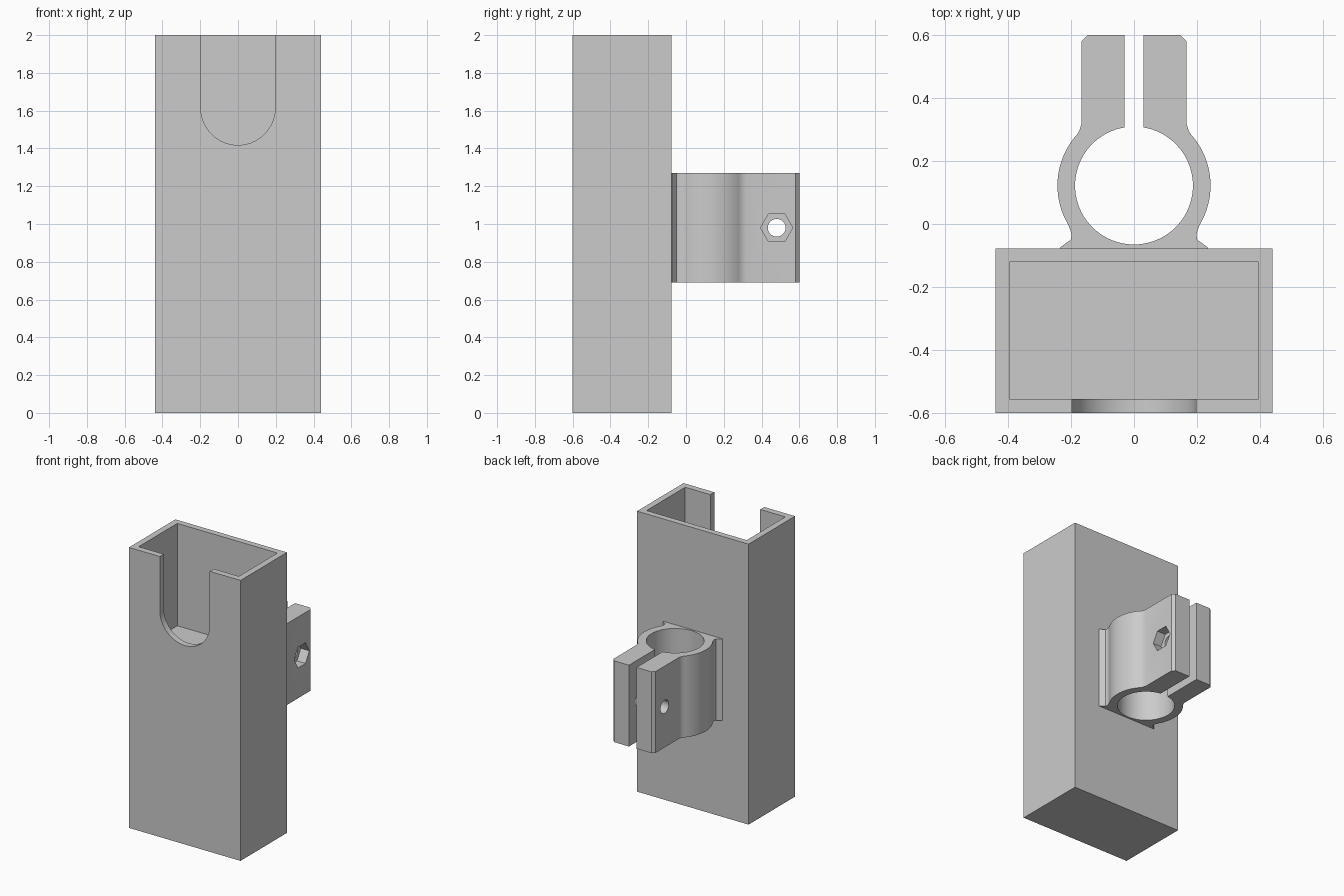
import bpy, bmesh, math
from mathutils import Vector

default = bpy.data.objects.get("Cube")
if default:
    bpy.data.objects.remove(default, do_unlink=True)

grey = bpy.data.materials.new("plain grey")
grey.use_nodes = True
grey.diffuse_color = (0.6, 0.6, 0.6, 1)
grey.node_tree.nodes["Principled BSDF"].inputs["Base Color"].default_value = (0.6, 0.6, 0.6, 1)


def prism(name, profile, axis, start, end):
    """Extrude a 2D profile along an axis; the profile uses the other two axes in order."""
    def place(p, d):
        c = list(p)
        c.insert(axis, d)
        return Vector(c)
    bm = bmesh.new()
    base = bm.faces.new([bm.verts.new(place(p, start)) for p in profile])
    grown = bmesh.ops.extrude_face_region(bm, geom=[base])
    top = [v for v in grown["geom"] if isinstance(v, bmesh.types.BMVert)]
    shift = place((0, 0), end - start)
    bmesh.ops.translate(bm, verts=top, vec=shift)
    bmesh.ops.recalc_face_normals(bm, faces=bm.faces)
    mesh = bpy.data.meshes.new(name)
    bm.to_mesh(mesh)
    bm.free()
    mesh.materials.append(grey)
    obj = bpy.data.objects.new(name, mesh)
    bpy.context.collection.objects.link(obj)
    return obj


def arc(cx, cy, r, a0, a1, steps):
    angles = [math.radians(a0 + (a1 - a0) * i / steps) for i in range(steps + 1)]
    return [(cx + r * math.cos(a), cy + r * math.sin(a)) for a in angles]


def rect(x0, y0, x1, y1):
    return [(x0, y0), (x1, y0), (x1, y1), (x0, y1)]


def select(obj):
    bpy.ops.object.select_all(action='DESELECT')
    obj.select_set(True)
    bpy.context.view_layer.objects.active = obj


def cut(obj, cutter):
    cutter.hide_render = True
    mod = obj.modifiers.new("cut", 'BOOLEAN')
    mod.operation = 'DIFFERENCE'
    mod.solver = 'EXACT'
    mod.object = cutter
    select(obj)
    bpy.ops.object.modifier_apply(modifier=mod.name)
    bpy.data.objects.remove(cutter, do_unlink=True)


# Tall box with an open pocket at the top and a rounded slot in the front wall
box = prism("box_body", rect(-0.44, -0.6, 0.44, -0.077), 2, 0, 2)
cut(box, prism("pocket_cutter", rect(-0.395, -0.555, 0.395, -0.12), 2, 1.27, 2.2))
slot = arc(0, 1.615, 0.197, 180, 360, 40) + [(0.197, 2.2), (-0.197, 2.2)]
cut(box, prism("slot_cutter", slot, 1, -0.7, -0.45))

# Split ring clamp: half outline from the bore bottom round to the foot, then mirrored
CY, BORE, RING, GAP = 0.122, 0.187, 0.243, 0.03
half = arc(0, CY, BORE, -90, math.degrees(math.acos(GAP / BORE)), 40)
half += [(GAP, 0.6), (0.147, 0.6), (0.167, 0.58), (0.167, 0.318), (0.171, 0.303)]
half += arc(0, CY, RING, 43, -31, 24)
half += [(0.201, -0.022), (0.198, -0.036), (0.201, -0.05), (0.235, -0.075), (0.235, -0.09)]
outline = half + [(-x, y) for x, y in reversed(half[1:])]
clamp = prism("ring_clamp", outline, 2, 0.69, 1.27)

# Bolt hole through both jaws, with a hexagonal nut recess on the left jaw
cut(clamp, prism("bolt_cutter", arc(0.48, 0.98, 0.047, 0, 348.75, 31), 0, -0.4, 0.4))
cut(clamp, prism("nut_cutter", arc(0.48, 0.98, 0.085, 0, 300, 5), 0, 0.1, 0.4))

for part in (box, clamp):
    select(part)
    bpy.ops.object.shade_smooth_by_angle(angle=math.radians(25))
